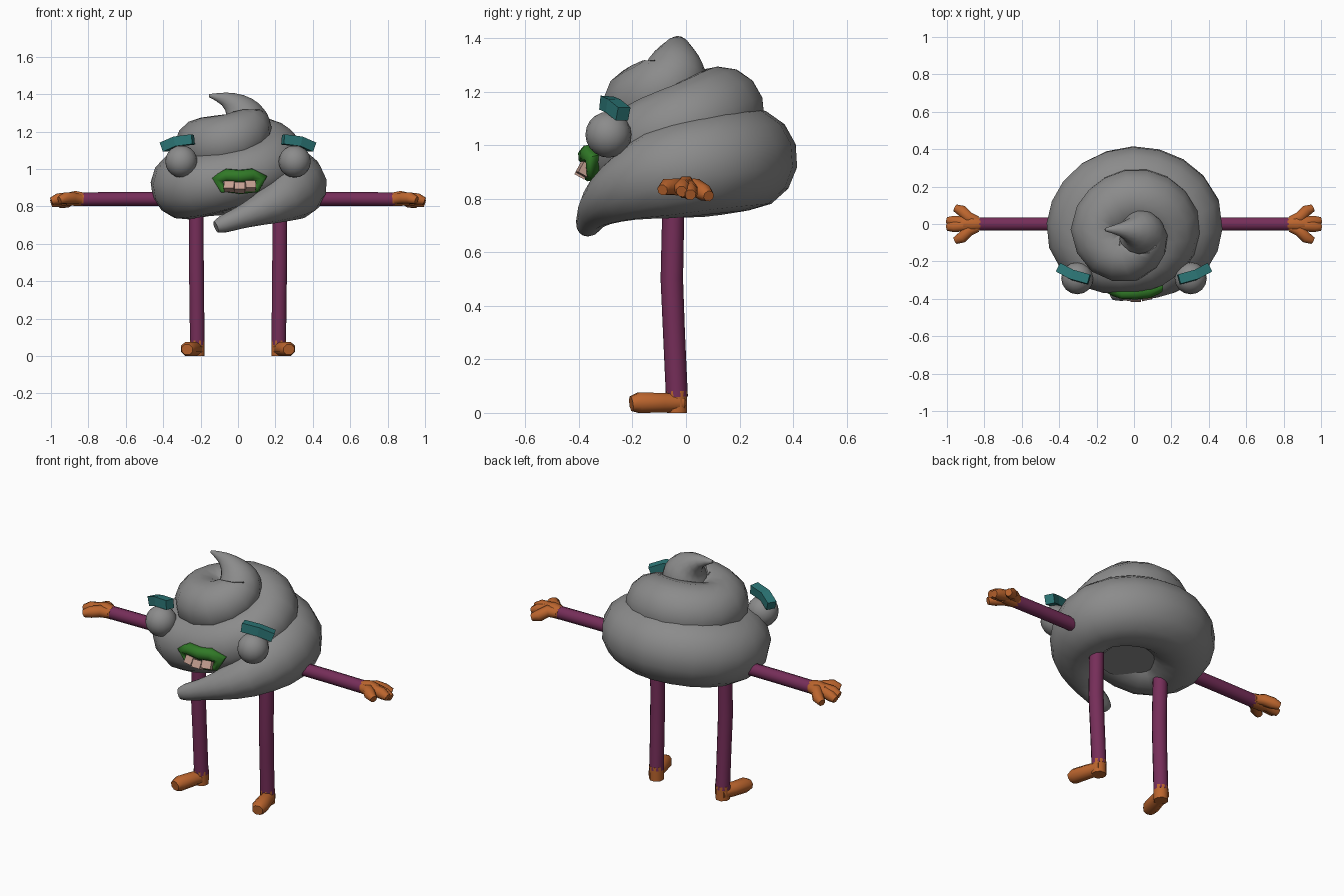
import bpy, bmesh, math
from mathutils import Vector, Euler, Matrix

if "Cube" in bpy.data.objects:
    bpy.data.objects.remove(bpy.data.objects["Cube"])


def mat(name, r, g, b):
    m = bpy.data.materials.new(name)
    m.diffuse_color = (r, g, b, 1)
    m.use_nodes = True
    m.node_tree.nodes["Principled BSDF"].inputs["Base Color"].default_value = m.diffuse_color
    return m


GREY = mat("grey", 0.26, 0.26, 0.26)
PURPLE = mat("purple", 0.18, 0.027, 0.10)
ORANGE = mat("orange", 0.50, 0.13, 0.027)
TEAL = mat("teal", 0.025, 0.18, 0.18)
GREEN = mat("green", 0.03, 0.19, 0.02)
TOOTH = mat("tooth beige", 0.55, 0.34, 0.28)


def finish(bm, name, material, smooth=40):
    bmesh.ops.recalc_face_normals(bm, faces=bm.faces)
    me = bpy.data.meshes.new(name)
    bm.to_mesh(me)
    bm.free()
    me.materials.append(material)
    ob = bpy.data.objects.new(name, me)
    bpy.context.collection.objects.link(ob)
    if smooth:
        bpy.ops.object.select_all(action='DESELECT')
        ob.select_set(True)
        bpy.context.view_layer.objects.active = ob
        bpy.ops.object.shade_smooth_by_angle(angle=math.radians(smooth))
    return ob


def resample(pts, n):
    """Catmull-Rom subdivision of (x, y, z, radius) points."""
    p = [Vector(q) for q in pts]
    p = [2 * p[0] - p[1]] + p + [2 * p[-1] - p[-2]]
    out = []
    for i in range(1, len(p) - 2):
        a, b, c, d = p[i - 1:i + 3]
        for k in range(n):
            t = k / n
            out.append(0.5 * (2 * b + (c - a) * t + (2 * a - 5 * b + 4 * c - d) * t * t
                              + (3 * b - a - 3 * c + d) * t ** 3))
    return out + [p[-2]]


def tube(bm, pts, sides=10, sub=1, flat=1.0, closed=False):
    """Sweep a round section along points; flat scales its height."""
    p = resample(pts, sub) if sub > 1 else [Vector(q) for q in pts]
    pos = [Vector(q[:3]) for q in p]
    n = len(pos)
    rings, up = [], None
    for i in range(n):
        if closed:
            t = (pos[(i + 1) % n] - pos[i - 1]).normalized()
        else:
            t = (pos[min(i + 1, n - 1)] - pos[max(i - 1, 0)]).normalized()
        if up is None:
            up = Vector((0, 0, 1)) if abs(t.z) < 0.9 else Vector((0, 1, 0))
        up = (up - t * up.dot(t)).normalized()
        side = t.cross(up)
        ring = []
        for k in range(sides):
            a = 2 * math.pi * (k + 0.5) / sides
            ring.append(bm.verts.new(pos[i] + p[i][3] * (side * math.cos(a) + up * math.sin(a) * flat)))
        rings.append(ring)
    for i in range(n if closed else n - 1):
        a, b = rings[i], rings[(i + 1) % n]
        for k in range(sides):
            j = (k + 1) % sides
            bm.faces.new((a[k], a[j], b[j], b[k]))
    if not closed:
        bm.faces.new(rings[0])
        bm.faces.new(rings[-1])


def flip(pts, s):
    return [(q[0] * s,) + tuple(q[1:]) for q in pts]


# Coiled body: one tapering tube spiralling up from the front tail to the curled tip
coil = [(-0.118, -0.375, 0.69, 0.032), (-0.08, -0.365, 0.705, 0.047), (0.0, -0.35, 0.735, 0.058),
        (0.10, -0.32, 0.775, 0.08), (0.22, -0.24, 0.83, 0.12), (0.285, -0.10, 0.89, 0.17),
        (0.285, 0.06, 0.925, 0.185), (0.17, 0.18, 0.945, 0.193), (0.0, 0.225, 0.95, 0.193),
        (-0.17, 0.17, 0.94, 0.193), (-0.265, 0.05, 0.92, 0.19), (-0.28, -0.08, 0.91, 0.18),
        (-0.2, -0.185, 0.915, 0.17), (-0.05, -0.215, 0.945, 0.16), (0.09, -0.19, 0.985, 0.155),
        (0.18, -0.10, 1.035, 0.158), (0.185, 0.02, 1.08, 0.163), (0.10, 0.11, 1.12, 0.167),
        (-0.02, 0.13, 1.13, 0.165), (-0.13, 0.07, 1.122, 0.162), (-0.185, -0.03, 1.12, 0.155),
        (-0.13, -0.14, 1.13, 0.15), (-0.02, -0.165, 1.155, 0.145), (0.045, -0.1, 1.20, 0.135),
        (0.04, -0.05, 1.245, 0.128), (0.02, -0.04, 1.295, 0.11), (-0.015, -0.035, 1.34, 0.072),
        (-0.075, -0.03, 1.375, 0.036), (-0.155, -0.03, 1.393, 0.008)]
bm = bmesh.new()
tube(bm, coil, sides=14, sub=2)
finish(bm, "coiled_body", GREY, 60)

# Underside: plate closing the hollow of the coil
bm = bmesh.new()
bmesh.ops.create_circle(bm, cap_ends=True, segments=16, radius=0.2,
                        matrix=Matrix.Translation((0, 0, 0.8)) @ Matrix.Rotation(0.08, 4, 'X'))
finish(bm, "underside", GREY, 0)

for s, side in ((1, "right"), (-1, "left")):
    # Eye
    bm = bmesh.new()
    bmesh.ops.create_uvsphere(bm, u_segments=16, v_segments=10, radius=0.086)
    bmesh.ops.translate(bm, verts=bm.verts, vec=(0.303 * s, -0.29, 1.04))
    finish(bm, side + "_eye", GREY)

    # Brow: bent four-sided bar
    bm = bmesh.new()
    tube(bm, flip([(0.398, -0.235, 1.117, 0.037), (0.33, -0.272, 1.147, 0.037),
                   (0.24, -0.297, 1.158, 0.037)], s), sides=4)
    finish(bm, side + "_brow", TEAL, 0)

    # Arm
    bm = bmesh.new()
    tube(bm, flip([(0.36, 0, 0.84, 0.037), (0.6, 0, 0.84, 0.037), (0.84, 0, 0.838, 0.037)], s), sides=10)
    finish(bm, side + "_arm", PURPLE)

    # Hand: palm, thumb and three fingers curving down
    bm = bmesh.new()
    tube(bm, flip([(0.825, 0, 0.838, 0.038), (0.87, 0, 0.843, 0.043), (0.92, 0, 0.838, 0.036)], s), sides=8)
    for y, x, z in ((-0.088, 0.955, 0.833), (-0.017, 0.998, 0.828), (0.017, 0.998, 0.815), (0.085, 0.955, 0.81)):
        b = 0.4 * y
        tube(bm, flip([(0.84, b * 0.5, 0.838, 0.028), (0.885, b, 0.845, 0.033),
                       (x - 0.035, y * 0.82, z + 0.012, 0.032), (x, y, z, 0.021)], s), sides=8)
    finish(bm, side + "_hand", ORANGE, 50)

    # Leg
    bm = bmesh.new()
    tube(bm, flip([(0.224, -0.046, 0.84, 0.041), (0.223, -0.053, 0.5, 0.042), (0.22, -0.045, 0.3, 0.041),
                   (0.218, -0.034, 0.06, 0.041)], s), sides=10)
    finish(bm, side + "_leg", PURPLE)

    # Foot: ankle cuff and a broad toe turned outwards
    bm = bmesh.new()
    tube(bm, flip([(0.218, -0.034, 0.082, 0.042), (0.218, -0.034, 0.0, 0.041)], s), sides=8)
    tube(bm, flip([(0.216, -0.015, 0.037, 0.038), (0.24, -0.09, 0.038, 0.043),
                   (0.265, -0.175, 0.038, 0.045), (0.272, -0.205, 0.034, 0.032)], s), sides=8, flat=0.92)
    finish(bm, side + "_foot", ORANGE, 50)

# Lips: thick arched upper lip closing into a thin lower lip
bm = bmesh.new()
tube(bm, [(-0.08, -0.355, 0.892, 0.022), (-0.108, -0.35, 0.945, 0.037), (-0.06, -0.365, 0.967, 0.037),
          (0.01, -0.368, 0.96, 0.037), (0.075, -0.362, 0.967, 0.037), (0.122, -0.34, 0.95, 0.037),
          (0.098, -0.35, 0.895, 0.022), (0.01, -0.365, 0.88, 0.015)], sides=8, closed=True)
finish(bm, "lips", GREEN, 60)

# Teeth: a row of small tilted blocks under the upper lip
bm = bmesh.new()
for i, (x, y, z) in enumerate([(-0.045, -0.379, 0.907), (0.01, -0.388, 0.902), (0.065, -0.379, 0.91)]):
    cube = bmesh.ops.create_cube(bm, size=1)["verts"]
    bmesh.ops.scale(bm, verts=cube, vec=(0.055, 0.042, 0.045))
    bmesh.ops.rotate(bm, verts=cube, matrix=Euler((-0.5, 0, (i - 1) * 0.2)).to_matrix())
    bmesh.ops.translate(bm, verts=cube, vec=(x, y, z))
finish(bm, "teeth", TOOTH, 0)
